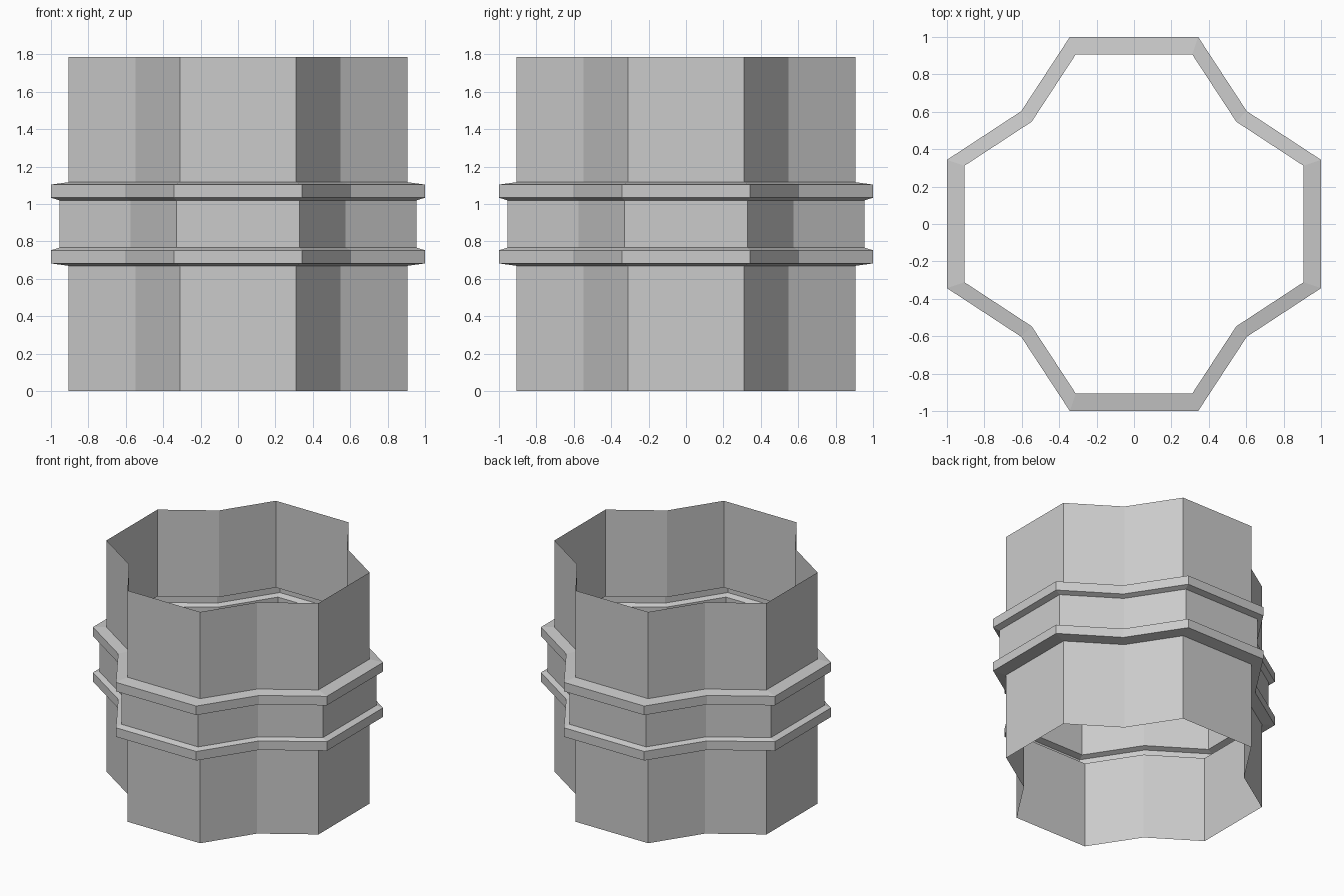
import bpy, bmesh

if "Cube" in bpy.data.objects:
    bpy.data.objects.remove(bpy.data.objects["Cube"])

# Eight-lobed outline: one quadrant, repeated by 90 degree turns
QUADRANT = [(1.0, -0.343), (1.0, 0.343), (0.603, 0.603)]
outline = []
for _ in range(4):
    outline += QUADRANT
    QUADRANT = [(-y, x) for x, y in QUADRANT]

# Side profile: (height, outline scale)
PROFILE = [(0.0, 0.907), (0.67, 0.907), (0.683, 1.0), (0.753, 1.0), (0.767, 0.955),
           (1.02, 0.955), (1.034, 1.0), (1.104, 1.0), (1.117, 0.907), (1.787, 0.907)]


def loft(name, profile):
    """Open-ended thin shell made by stacking scaled outlines."""
    bm = bmesh.new()
    rings = [[bm.verts.new((x * s, y * s, z)) for x, y in outline] for z, s in profile]
    n = len(outline)
    for low, high in zip(rings, rings[1:]):
        for i in range(n):
            j = (i + 1) % n
            bm.faces.new((low[i], low[j], high[j], high[i]))
    mesh = bpy.data.meshes.new(name)
    bm.to_mesh(mesh)
    bm.free()
    obj = bpy.data.objects.new(name, mesh)
    bpy.context.collection.objects.link(obj)
    return obj


# Tube wall with its two raised collars
loft("ribbed_tube", PROFILE)
